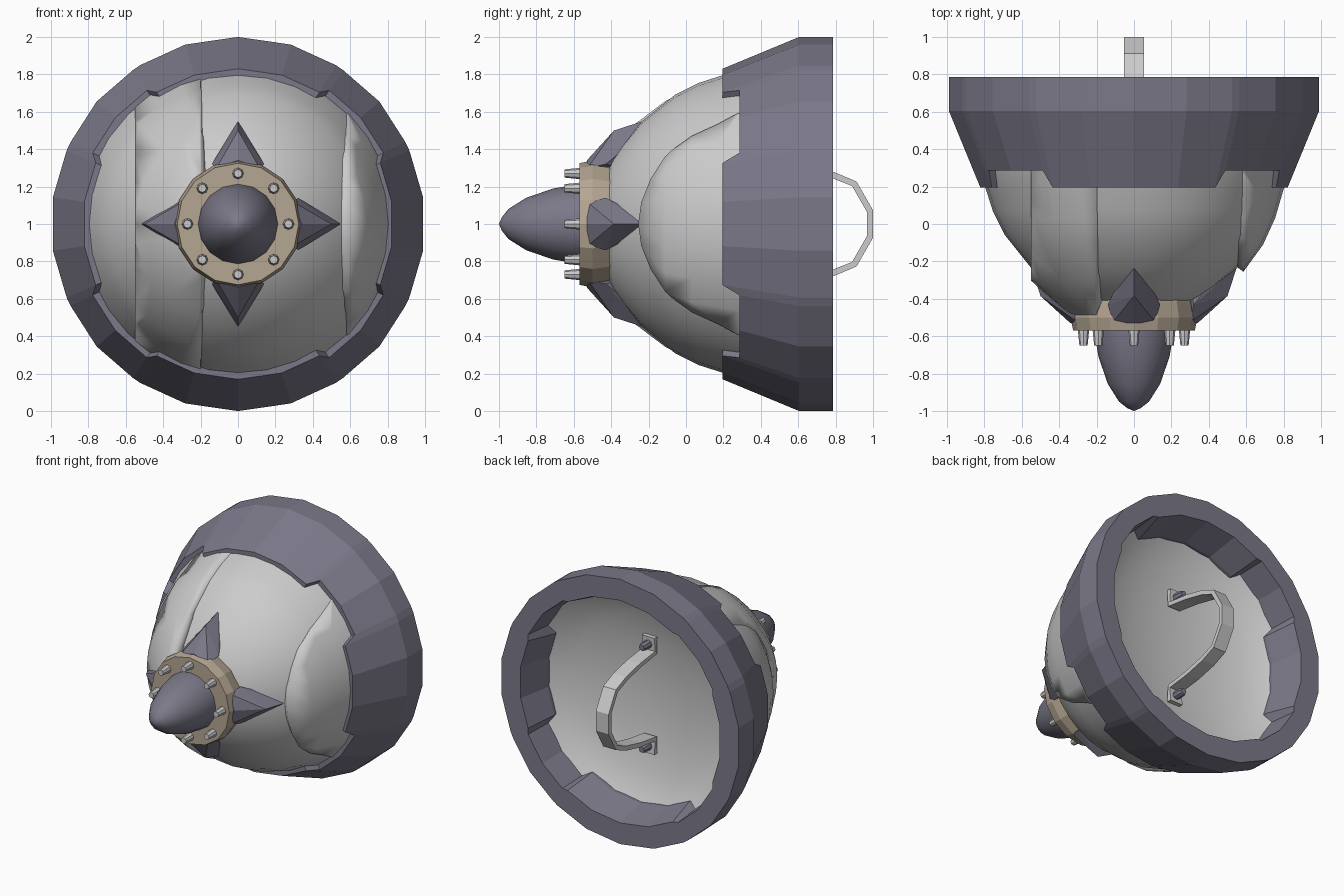
import bpy, bmesh
from math import sin, cos, pi, radians
from mathutils import Vector, Matrix

if "Cube" in bpy.data.objects:
    bpy.data.objects.remove(bpy.data.objects["Cube"])


def material(name, rgb):
    m = bpy.data.materials.new(name)
    m.diffuse_color = (*rgb, 1)
    m.use_nodes = True
    m.node_tree.nodes["Principled BSDF"].inputs["Base Color"].default_value = m.diffuse_color
    return m


DARK = material("dark_metal", (0.20, 0.19, 0.25))
TAN = material("tan_metal", (0.46, 0.38, 0.29))


def finish(bm, name, mat=None, smooth=None):
    bmesh.ops.remove_doubles(bm, verts=bm.verts, dist=0.0005)
    bmesh.ops.recalc_face_normals(bm, faces=bm.faces)
    me = bpy.data.meshes.new(name)
    bm.to_mesh(me)
    bm.free()
    ob = bpy.data.objects.new(name, me)
    bpy.context.collection.objects.link(ob)
    if mat:
        me.materials.append(mat)
    if smooth:
        bpy.ops.object.select_all(action='DESELECT')
        bpy.context.view_layer.objects.active = ob
        ob.select_set(True)
        bpy.ops.object.shade_smooth_by_angle(angle=radians(smooth))
    return ob


def at(r, y, a):
    # point at radius r and clockwise angle a from the top, around the y axis
    return (r * sin(a), y, 1 + r * cos(a))


def skin(bm, rings, closed_profile=False):
    rows = [[bm.verts.new(p) for p in ring] for ring in rings]
    m = len(rows[0])
    for i, row in enumerate(rows):
        nxt = rows[(i + 1) % len(rows)]
        for j in range(m if closed_profile else m - 1):
            k = (j + 1) % m
            bm.faces.new((row[j], row[k], nxt[k], nxt[j]))


def lathe(profile, n, closed=False):
    bm = bmesh.new()
    skin(bm, [[at(r, y, 2 * pi * i / n) for r, y in profile] for i in range(n)], closed)
    # collapse pole duplicates so no degenerate faces remain
    bmesh.ops.remove_doubles(bm, verts=bm.verts, dist=0.0005)
    bmesh.ops.dissolve_degenerate(bm, edges=bm.edges, dist=0.0005)
    return bm


# Shell: domed front and shallow dished back
OUTER = [(0, -0.49), (0.2, -0.46), (0.36, -0.39), (0.55, -0.235), (0.69, -0.06),
         (0.755, 0.07), (0.795, 0.195), (0.835, 0.30), (0.86, 0.45)]
DISH = [(0.86, 0.58), (0.75, 0.51), (0.6, 0.45), (0.4, 0.41), (0.2, 0.385), (0, 0.38)]
finish(lathe(OUTER + DISH, 32), "shell", smooth=35)


# Raised plates lying over the shell
def plate(name, x0, x1):
    bm = lathe(OUTER, 32)
    bmesh.ops.recalc_face_normals(bm, faces=bm.faces)
    for x, n in ((x0, -1), (x1, 1)):
        bmesh.ops.bisect_plane(bm, geom=bm.verts[:] + bm.edges[:] + bm.faces[:],
                               plane_co=(x, 0, 0), plane_no=(n, 0, 0), clear_outer=True)
    for v in bm.verts:
        v.co.y = 0.45 + (v.co.y - 0.45) * 1.1
    for f in bm.faces:
        f.normal_update()
        if f.normal.y > 0:
            f.normal_flip()
    ob = finish(bm, name, smooth=35)
    mod = ob.modifiers.new("thickness", 'SOLIDIFY')
    mod.thickness, mod.offset = 0.09, -1
    return ob


plate("left_plate", -0.55, -0.2)
plate("right_plate", 0.585, 1.0)

# Rim: 22-sided ring with four long tabs at top, bottom and sides
STEP = 2 * pi / 22
TABS = (((31.7, 34.3), (66.8, 63.9)))
stations = []
for quadrant_sign, base in ((1, 0), (-1, 180), (1, 180), (-1, 360)):
    for (tab, notch) in TABS:
        stations += [(base + quadrant_sign * tab, True), (base + quadrant_sign * notch, False)]
for k in range(22):
    d = k * 360 / 22
    fold = min(d % 180, 180 - d % 180)
    if abs(fold - 32.7) > 1 and abs(fold - 65.45) > 1:
        stations.append((d, fold < 32 or fold > 66))
rings = []
for d, tab in sorted(stations):
    a = radians(d)
    chord = cos(STEP / 2) / cos(a % STEP - STEP / 2)
    if tab:
        prof = [(1, 0.785), (1, 0.605), (0.83, 0.195), (0.775, 0.195), (0.78, 0.55), (0.84, 0.785)]
    else:
        prof = [(1, 0.785), (1, 0.605), (0.868, 0.285), (0.815, 0.285), (0.84, 0.55), (0.86, 0.785)]
    rings.append([at(r * chord, y, a) for r, y in prof])
bm = bmesh.new()
skin(bm, rings, True)
finish(bm, "rim", DARK)

# Hub collar and pointed boss
finish(lathe([(0.15, -0.57), (0.325, -0.57), (0.34, -0.5), (0.325, -0.42), (0.3, -0.33),
              (0.15, -0.33)], 16, True), "hub_collar", TAN)
finish(lathe([(0, -1), (0.035, -0.985), (0.08, -0.95), (0.14, -0.855), (0.19, -0.71),
              (0.213, -0.57), (0.213, -0.5), (0, -0.5)], 16), "boss_point", DARK, 40)


# Small pins along the y axis
def pin(name, x, z, profile, mat=None, n=8):
    bm = lathe(profile, n)
    bmesh.ops.translate(bm, verts=bm.verts, vec=(x, 0, z - 1))
    finish(bm, name, mat, 40)


for i in range(8):
    x, _, z = at(0.27, 0, i * pi / 4)
    pin(f"collar_stud_{i}", x, z, [(0, -0.65), (0.022, -0.65), (0.03, -0.57), (0.03, -0.54), (0, -0.54)])

# Four claws around the collar: (sideways, radius, y)
CLAW = [(0, 0.34, -0.53), (0, 0.50, -0.385), (0, 0.55, -0.23), (0, 0.28, -0.25)]
for s in (-1, 1):
    CLAW += [(s * 0.115, 0.30, -0.525), (s * 0.14, 0.32, -0.43), (s * 0.09, 0.40, -0.33)]
for i in range(4):
    bm = bmesh.new()
    for s, r, y in CLAW:
        bm.verts.new((s, y, r))
    bmesh.ops.convex_hull(bm, input=bm.verts)
    bm.transform(Matrix.Translation((0, 0, 1)) @ Matrix.Rotation(i * pi / 2, 4, 'Y'))
    finish(bm, f"claw_{i}", DARK)

# Grip: flat strap bent along (y, z offset)
half = [(0.435, 0.44), (0.435, 0.325), (0.62, 0.30), (0.785, 0.262), (0.90, 0.215), (0.983, 0.07)]
path = [Vector(p) for p in half + [(y, -z) for y, z in reversed(half)]]
bm = bmesh.new()
rows = []
for i, p in enumerate(path):
    t = (path[min(i + 1, len(path) - 1)] - path[max(i - 1, 0)]).normalized()
    n = Vector((-t.y, t.x)) * 0.017
    rows.append([bm.verts.new((x, p.x + k * n.x, 1 + p.y + k * n.y))
                 for x, k in ((-0.053, -1), (0.053, -1), (0.053, 1), (-0.053, 1))])
for a, b in zip(rows, rows[1:]):
    for j in range(4):
        bm.faces.new((a[j], a[(j + 1) % 4], b[(j + 1) % 4], b[j]))
bm.faces.new(rows[0])
bm.faces.new(rows[-1])
finish(bm, "grip")
for s in (-1, 1):
    pin(f"grip_bolt_{s}", 0, 1 + s * 0.385, [(0, 0.38), (0.03, 0.38), (0.03, 0.51), (0.022, 0.53), (0, 0.53)], DARK)
